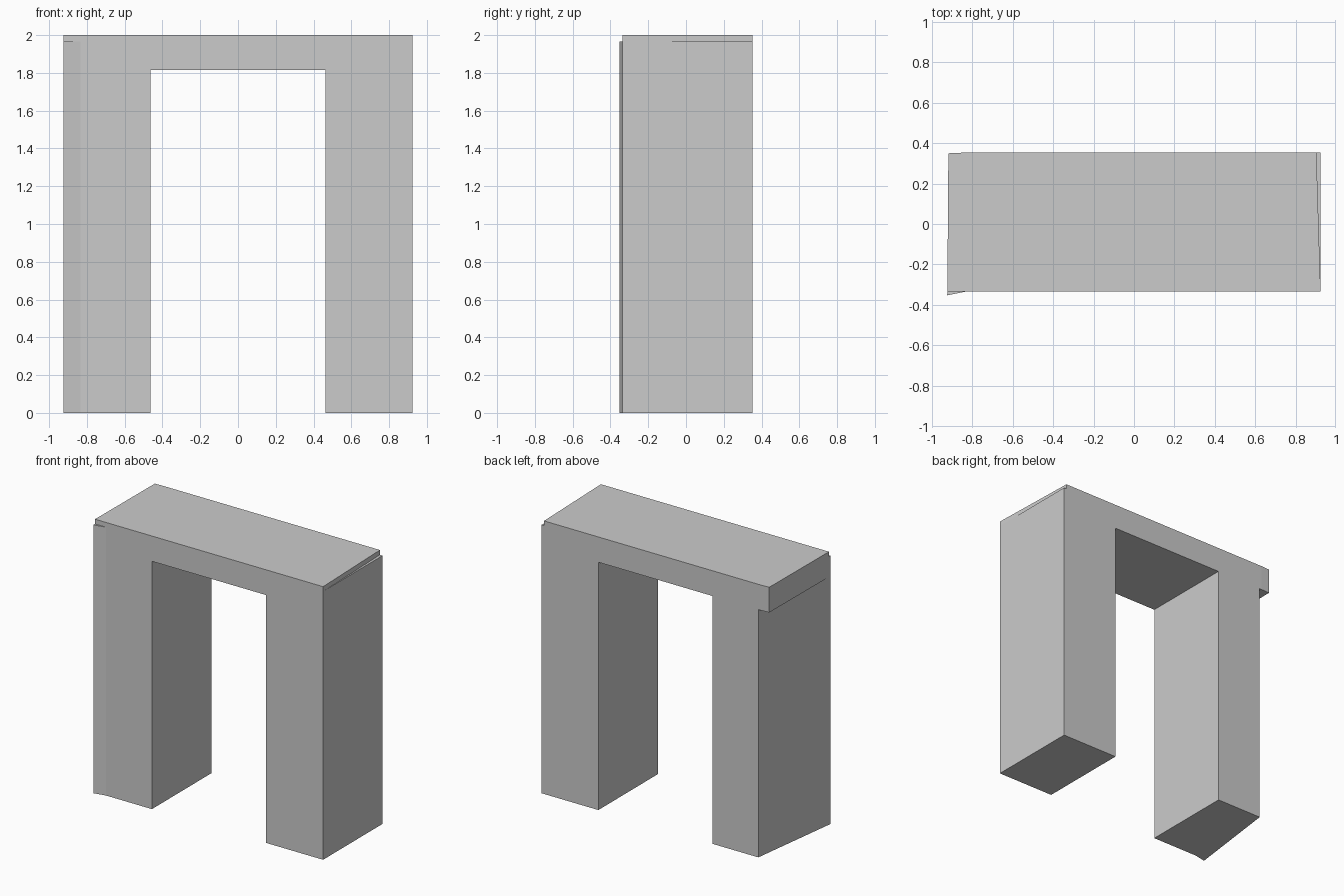
import bpy, bmesh

if "Cube" in bpy.data.objects:
    bpy.data.objects.remove(bpy.data.objects["Cube"])


def prism(name, outline, z0, z1):
    """Extrude a flat plan outline from z0 up to z1."""
    bm = bmesh.new()
    face = bm.faces.new([bm.verts.new((x, y, z0)) for x, y in outline])
    res = bmesh.ops.extrude_face_region(bm, geom=[face])
    top = [v for v in res["geom"] if isinstance(v, bmesh.types.BMVert)]
    bmesh.ops.translate(bm, verts=top, vec=(0, 0, z1 - z0))
    bmesh.ops.recalc_face_normals(bm, faces=bm.faces)
    mesh = bpy.data.meshes.new(name)
    bm.to_mesh(mesh)
    bm.free()
    ob = bpy.data.objects.new(name, mesh)
    bpy.context.collection.objects.link(ob)
    return ob


FRONT, BACK, INNER = -0.335, 0.353, 0.463
LEG_TOP = 1.965

# Lintel slab, slightly skewed at both ends
arch = prism("stone_arch", [(-0.924, FRONT), (0.924, FRONT), (0.903, BACK),
                            (-0.85, BACK), (-0.919, 0.350)], 1.815, 2.0)

# Left leg: outer face angled, front corner flared
left = prism("left_leg", [(-0.925, -0.353), (-0.835, FRONT), (-INNER, FRONT),
                          (-INNER, BACK), (-0.833, BACK)], 0, LEG_TOP)

# Right leg: plain block
right = prism("right_leg", [(INNER, FRONT), (0.924, FRONT),
                            (0.924, BACK), (INNER, BACK)], 0, LEG_TOP)

# Fuse the legs into the lintel as one solid
for leg in (left, right):
    mod = arch.modifiers.new("join_" + leg.name, 'BOOLEAN')
    mod.operation = 'UNION'
    mod.solver = 'EXACT'
    mod.object = leg
bpy.context.view_layer.objects.active = arch
arch.select_set(True)
for mod in list(arch.modifiers):
    bpy.ops.object.modifier_apply(modifier=mod.name)
for leg in (left, right):
    bpy.data.objects.remove(leg)
